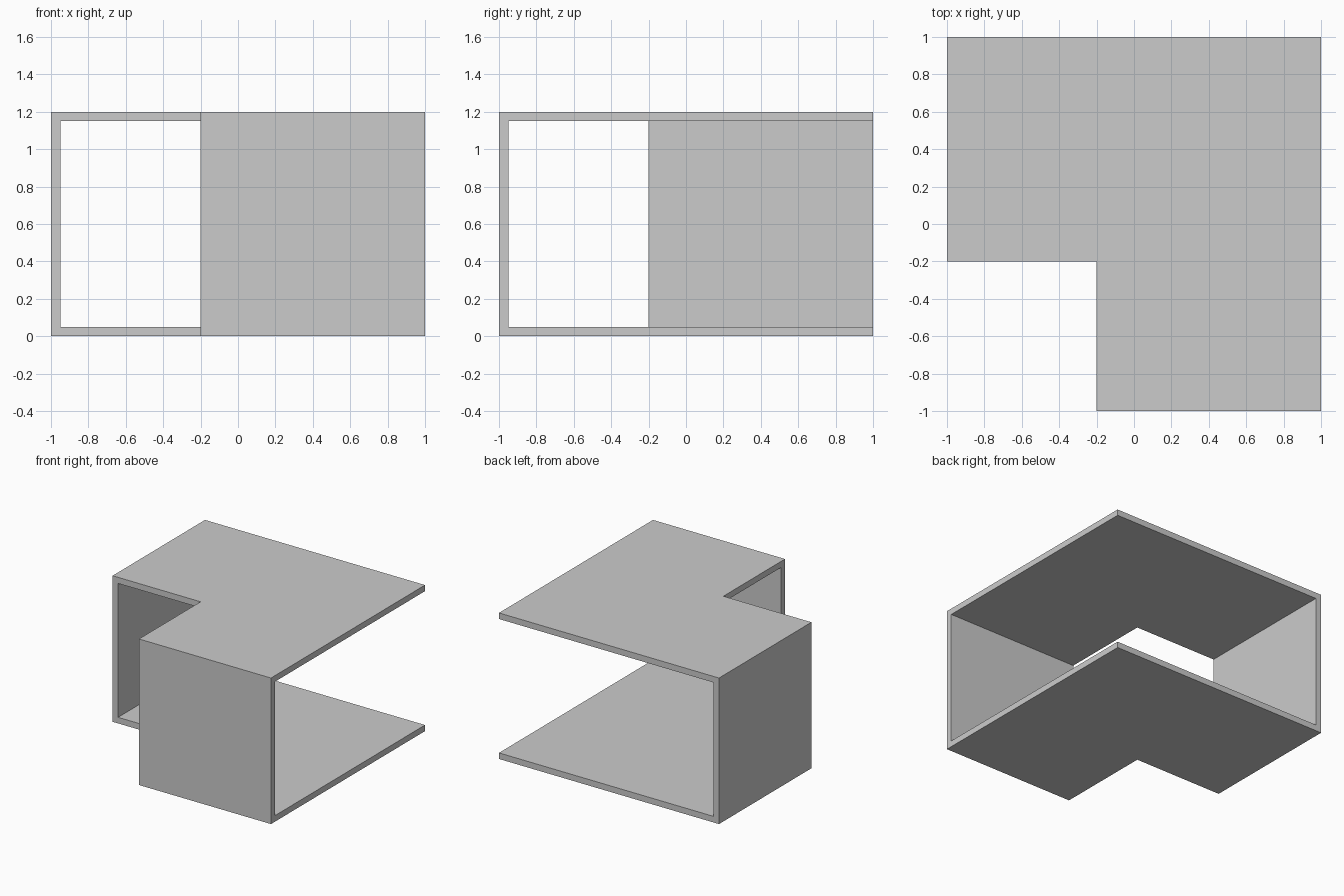
import bpy, bmesh

if "Cube" in bpy.data.objects:
    bpy.data.objects.remove(bpy.data.objects["Cube"])

T = 0.05   # panel thickness
H = 1.2    # overall height


def prism(name, outline, z0, z1):
    """Extrude a flat outline from z0 up to z1."""
    bm = bmesh.new()
    base = bm.faces.new([bm.verts.new((x, y, z0)) for x, y in outline])
    top = bmesh.ops.extrude_face_region(bm, geom=[base])["geom"]
    bmesh.ops.translate(bm, vec=(0, 0, z1 - z0),
                        verts=[v for v in top if isinstance(v, bmesh.types.BMVert)])
    # extruding keeps the base only when it is still needed, so close it if lost
    bmesh.ops.holes_fill(bm, edges=bm.edges[:])
    bmesh.ops.recalc_face_normals(bm, faces=bm.faces[:])
    mesh = bpy.data.meshes.new(name)
    bm.to_mesh(mesh)
    bm.free()
    obj = bpy.data.objects.new(name, mesh)
    bpy.context.collection.objects.link(obj)
    return obj


# L-shaped shell
shell = prism("corner_shelf",
              [(-1, -0.2), (-0.2, -0.2), (-0.2, -1), (1, -1), (1, 1), (-1, 1)], 0, H)

# Hollow: leaves the top, bottom and the two end panels
cutter = prism("hollow_cutter",
               [(-1 + T, -1 + T), (2, -1 + T), (2, 2), (-1 + T, 2)], T, H - T)
cutter.hide_render = True
cutter.hide_viewport = True

hollow = shell.modifiers.new("hollow", 'BOOLEAN')
hollow.operation = 'DIFFERENCE'
hollow.solver = 'EXACT'
hollow.object = cutter
